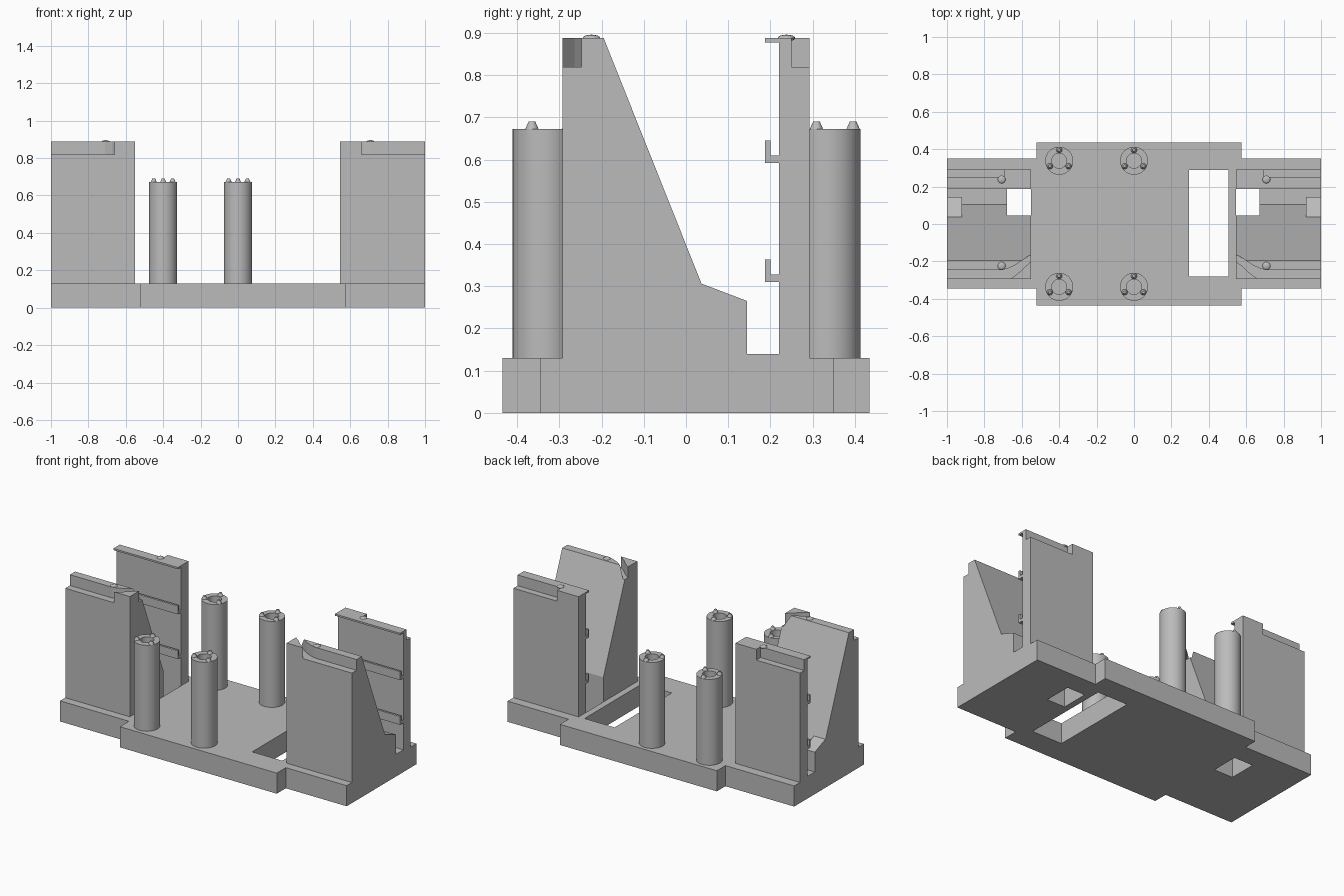
import bpy, bmesh, math
from mathutils import Vector

if "Cube" in bpy.data.objects:
    bpy.data.objects.remove(bpy.data.objects["Cube"])

grey = bpy.data.materials.new("light grey")
grey.diffuse_color = (0.5, 0.5, 0.5, 1)
grey.use_nodes = True
grey.node_tree.nodes["Principled BSDF"].inputs["Base Color"].default_value = grey.diffuse_color


def finish(name, bm):
    bmesh.ops.recalc_face_normals(bm, faces=bm.faces)
    me = bpy.data.meshes.new(name)
    bm.to_mesh(me)
    bm.free()
    me.materials.append(grey)
    ob = bpy.data.objects.new(name, me)
    bpy.context.scene.collection.objects.link(ob)
    return ob


def prism(name, pts, offset):
    """Extrude a closed 3D polygon along an offset."""
    bm = bmesh.new()
    face = bm.faces.new([bm.verts.new(p) for p in pts])
    ext = bmesh.ops.extrude_face_region(bm, geom=[face], use_keep_orig=True)
    verts = [g for g in ext["geom"] if isinstance(g, bmesh.types.BMVert)]
    bmesh.ops.translate(bm, verts=verts, vec=Vector(offset))
    return finish(name, bm)


def plan(name, pts, z0, z1):
    return prism(name, [(x, y, z0) for x, y in pts], (0, 0, z1 - z0))


def side(name, pts, x0, x1):
    return prism(name, [(x0, y, z) for y, z in pts], (x1 - x0, 0, 0))


def box(name, x0, x1, y0, y1, z0, z1):
    return plan(name, [(x0, y0), (x1, y0), (x1, y1), (x0, y1)], z0, z1)


def cut(ob, cutter):
    mod = ob.modifiers.new("cut", 'BOOLEAN')
    mod.operation, mod.solver, mod.object = 'DIFFERENCE', 'EXACT', cutter
    bpy.context.view_layer.objects.active = ob
    bpy.ops.object.modifier_apply(modifier=mod.name)
    bpy.data.objects.remove(cutter)


def smooth(ob):
    bpy.ops.object.select_all(action='DESELECT')
    ob.select_set(True)
    bpy.context.view_layer.objects.active = ob
    bpy.ops.object.shade_smooth_by_angle(angle=math.radians(35))


# Base plate with a wider middle and a long window
base = plan("base_plate", [
    (-1, -.345), (-.52, -.345), (-.52, -.435), (.575, -.435), (.575, -.345), (1, -.345),
    (1, .35), (.575, .35), (.575, .435), (-.52, .435), (-.52, .35), (-1, .35)], 0, .13)
cut(base, box("window_cutter", .295, .505, -.28, .29, -.1, .3))

# Two end holders: s is the side, inner and hole are distances from the middle
for s, label, inner, hole in ((-1, "left", .55, .68), (1, "right", .545, .67)):
    def span(a, b):
        return sorted((s * a, s * b))

    # Drop hole beside the back wall
    hx = span(inner, hole)
    cut(base, box("hole_cutter", *hx, .045, .22, -.1, .3))

    # Sloped front block, notched over the hole
    wedge = side(label + "_front_block", [
        (-.293, .13), (-.293, .888), (-.195, .888), (.103, .14), (.22, .14), (.22, .13)],
        *span(inner, 1))
    cut(wedge, box("notch_cutter", *span(inner - .05, hole), .045, .3, -.1, .5))

    # Curved groove sweeping over the top of the front block
    arc = [(inner + .15 * math.cos(t), -.247 + .095 * (1 - math.sin(t)) ** 1.3)
           for t in [math.pi / 2 * k / 8 for k in range(9)]]
    outer = [(.71, -.247), (.675, -.238), (.635, -.22), (.59, -.19), (inner, -.16), (.53, -.145)]
    inside = [(.53, -.185), (inner, -.2), (.58, -.226), (.62, -.264), (.66, -.293), (.69, -.35)]
    groove = [(1.1, -.35), (1.1, -.247)] + outer + inside
    cut(wedge, plan("groove_cutter", [(s * x, y) for x, y in groove], .82, 1))

    # Small step at the outer end of the slope
    side(label + "_end_step", [(.0, .13), (.0, .3), (.04, .305), (.145, .265), (.145, .13)],
         *span(.92, 1))

    # Back wall with top lip, outer top notch and two hooked rails
    wall = side(label + "_back_wall", [
        (.22, .13), (.22, .877), (.187, .877), (.187, .888), (.292, .888), (.292, .13)],
        *span(inner, 1))
    cut(wall, box("wall_notch_cutter", *span(.695, 1.1), .25, .4, .82, 1))
    for n, z in enumerate((.31, .592)):
        side(f"{label}_rail_{n + 1}", [
            (.22, z), (.187, z), (.187, z + .053), (.2, z + .053), (.2, z + .018), (.22, z + .018)],
            *span(inner, 1))

    # Low round bumps on the tops
    for y, where in ((-.224, "front"), (.238, "back")):
        bm = bmesh.new()
        bmesh.ops.create_uvsphere(bm, u_segments=16, v_segments=8, radius=1)
        bmesh.ops.scale(bm, verts=bm.verts, vec=(.021, .021, .008))
        bmesh.ops.translate(bm, verts=bm.verts, vec=(s * .708, y, .888))
        smooth(finish(f"{label}_{where}_bump", bm))

# Four round posts with a bored top and three tapered nubs
for x in (-.4, 0):
    for y, where in ((-.336, "front"), (.338, "back")):
        bm = bmesh.new()
        rings = []
        for r, z in ((.075, .13), (.075, .672), (.04, .672), (.04, .55)):
            rings.append([bm.verts.new((x + r * math.cos(a), y + r * math.sin(a), z))
                          for a in [math.tau * k / 32 for k in range(32)]])
        for lo, hi in zip(rings, rings[1:]):
            for k in range(32):
                j = (k + 1) % 32
                bm.faces.new((lo[k], lo[j], hi[j], hi[k]))
        bm.faces.new(rings[0])
        bm.faces.new(rings[-1])
        smooth(finish(f"{where}_post", bm))
        for deg in (90, 210, 330):
            a = math.radians(deg)
            bm = bmesh.new()
            bmesh.ops.create_cone(bm, cap_ends=True, segments=16, radius1=.016,
                                  radius2=.008, depth=.018)
            bmesh.ops.translate(bm, verts=bm.verts, vec=(
                x + .058 * math.cos(a), y + .058 * math.sin(a), .681))
            smooth(finish(f"{where}_post_nub", bm))
